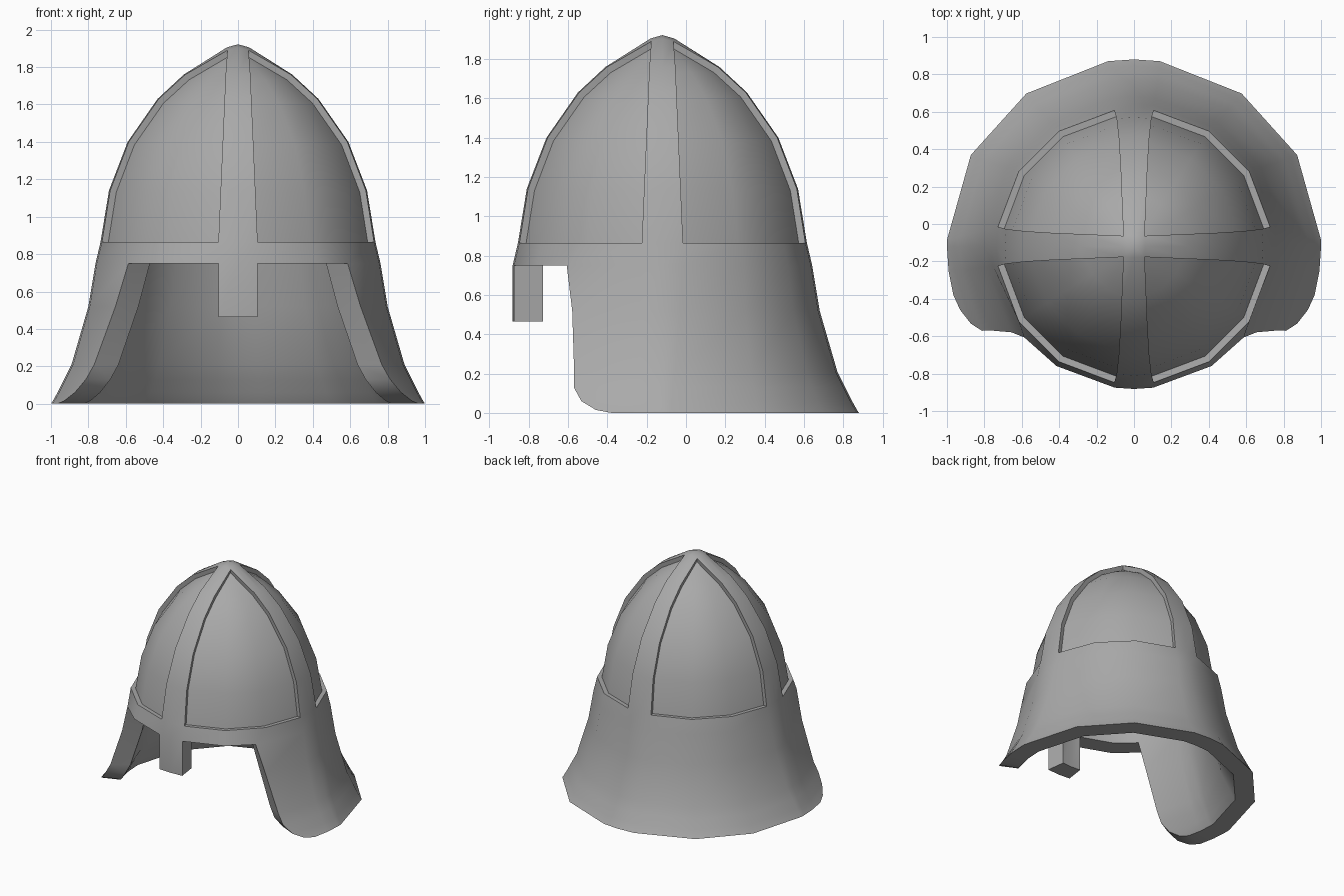
import bpy
import bmesh
from math import sin, cos, asin, radians, degrees

if "Cube" in bpy.data.objects:
    bpy.data.objects.remove(bpy.data.objects["Cube"], do_unlink=True)

CENTRE_Y = -0.12
WALL = 0.15
BRIM, BAND, TOP = 6, 7, 12          # row numbers in the profile
COLS = 20                           # five columns per quarter turn
CHEEK_R, FRONT_R, FRONT_L, CHEEK_L = 7, 9, 11, 13

# outer profile: height, radius
PROFILE = [(0, 1.0), (0.015, 0.99), (0.06, 0.965), (0.13, 0.93), (0.21, 0.89),
           (0.52, 0.80), (0.75, 0.762), (0.865, 0.735), (1.14, 0.69),
           (1.40, 0.59), (1.63, 0.43), (1.76, 0.29), (1.905, 0.06)]
APEX = 1.922
# angle of the front edge of the cheek flaps, by row up to the brim
CHEEK_ANGLE = [15, 20, 25.3, 29, 30.3, 35, 39.7]


def band_half_width(z):
    if z < 0.8:
        return 0.13 - 0.036 * z
    return 0.105 - 0.045 * (z - 0.865) / 1.04


def outer_point(row, col):
    """Point on the outer surface, counted anticlockwise from the back."""
    z, r = PROFILE[row]
    quarter, step = divmod(col % COLS, 5)
    if row == TOP and step:
        angle, r, z = 45, 0.08, 1.89
    else:
        edge = degrees(asin(min(1, band_half_width(z) / r)))
        angle = (0, edge, 33, 57, 90 - edge)[step]
    angle += 90 * quarter
    if row <= BRIM:
        # columns fan out toward the sides at the hem of the neck guard
        spread = 1 + 0.065 * (1 - z / 0.75)
        if angle < 90:
            angle *= spread
        elif angle > 270:
            angle = 360 - (360 - angle) * spread
        if col == CHEEK_R:
            angle = 90 + CHEEK_ANGLE[row]
        elif col == CHEEK_L:
            angle = 270 - CHEEK_ANGLE[row]
    a = radians(angle)
    return (-r * sin(a), r * cos(a), z)


def inner_point(p):
    """Matching point on the inside of the wall."""
    x, y, z = p
    base_z, base_r = PROFILE[BAND]
    if z > base_z:
        s = 1 - WALL / base_r
        return (x * s, y * s, base_z + (z - base_z) * (1 - WALL / (APEX - base_z)))
    r = (x * x + y * y) ** 0.5
    s = (r - WALL) / r
    return (x * s, y * s, z)


def grid_quad(row, col):
    return [outer_point(row, col), outer_point(row, (col + 1) % COLS),
            outer_point(row + 1, (col + 1) % COLS), outer_point(row + 1, col)]


# outer faces as (corner points, is_panel)
patches = []
for row in range(TOP):
    for col in range(COLS):
        if row < BRIM and CHEEK_R <= col < CHEEK_L:
            continue                # face opening
        patches.append((grid_quad(row, col), row >= BAND and col % 5 in (1, 2, 3)))

# crown cap
for col in range(COLS):
    patches.append(([outer_point(TOP, col), outer_point(TOP, (col + 1) % COLS),
                     (0, 0, APEX)], False))

# nose guard hanging from the front band
for col in range(FRONT_R, FRONT_L):
    a, b = outer_point(BRIM, col), outer_point(BRIM, col + 1)
    patches.append(([(a[0], a[1], 0.465), (b[0], b[1], 0.465), b, a], False))

bm = bmesh.new()
cache = {}


def vert(p):
    key = tuple(round(c, 4) + 0.0 for c in p)
    if key not in cache:
        cache[key] = bm.verts.new((p[0], p[1] + CENTRE_Y, p[2]))
    return cache[key]


def add_face(points):
    corners = list(dict.fromkeys(vert(p) for p in points))
    return bm.faces.new(corners) if len(corners) > 2 else None


# outer and inner skins
panels = []
directed = {}
for points, is_panel in patches:
    face = add_face(points)
    if face is None:
        continue
    if is_panel:
        panels.append(face)
    add_face([inner_point(p) for p in reversed(points)])
    for p, q in zip(points, points[1:] + points[:1]):
        if vert(p) != vert(q):
            directed[(vert(p), vert(q))] = (p, q)

# rim joining the two skins along every open edge
for (v, w), (p, q) in directed.items():
    if (w, v) not in directed:
        add_face([q, p, inner_point(p), inner_point(q)])

# four sunken dome panels between the raised bands
bm.normal_update()
bmesh.ops.inset_region(bm, faces=panels, thickness=0.003, depth=-0.035,
                       use_boundary=True, use_even_offset=True)

mesh = bpy.data.meshes.new("helmet_shell")
bm.to_mesh(mesh)
bm.free()

steel = bpy.data.materials.new("grey_steel")
steel.use_nodes = True
colour = (0.4, 0.4, 0.4, 1)
steel.diffuse_color = colour
steel.node_tree.nodes["Principled BSDF"].inputs["Base Color"].default_value = colour
mesh.materials.append(steel)

helmet = bpy.data.objects.new("helmet_shell", mesh)
bpy.context.collection.objects.link(helmet)
bpy.ops.object.select_all(action="DESELECT")
helmet.select_set(True)
bpy.context.view_layer.objects.active = helmet
bpy.ops.object.shade_smooth_by_angle(angle=radians(32))
